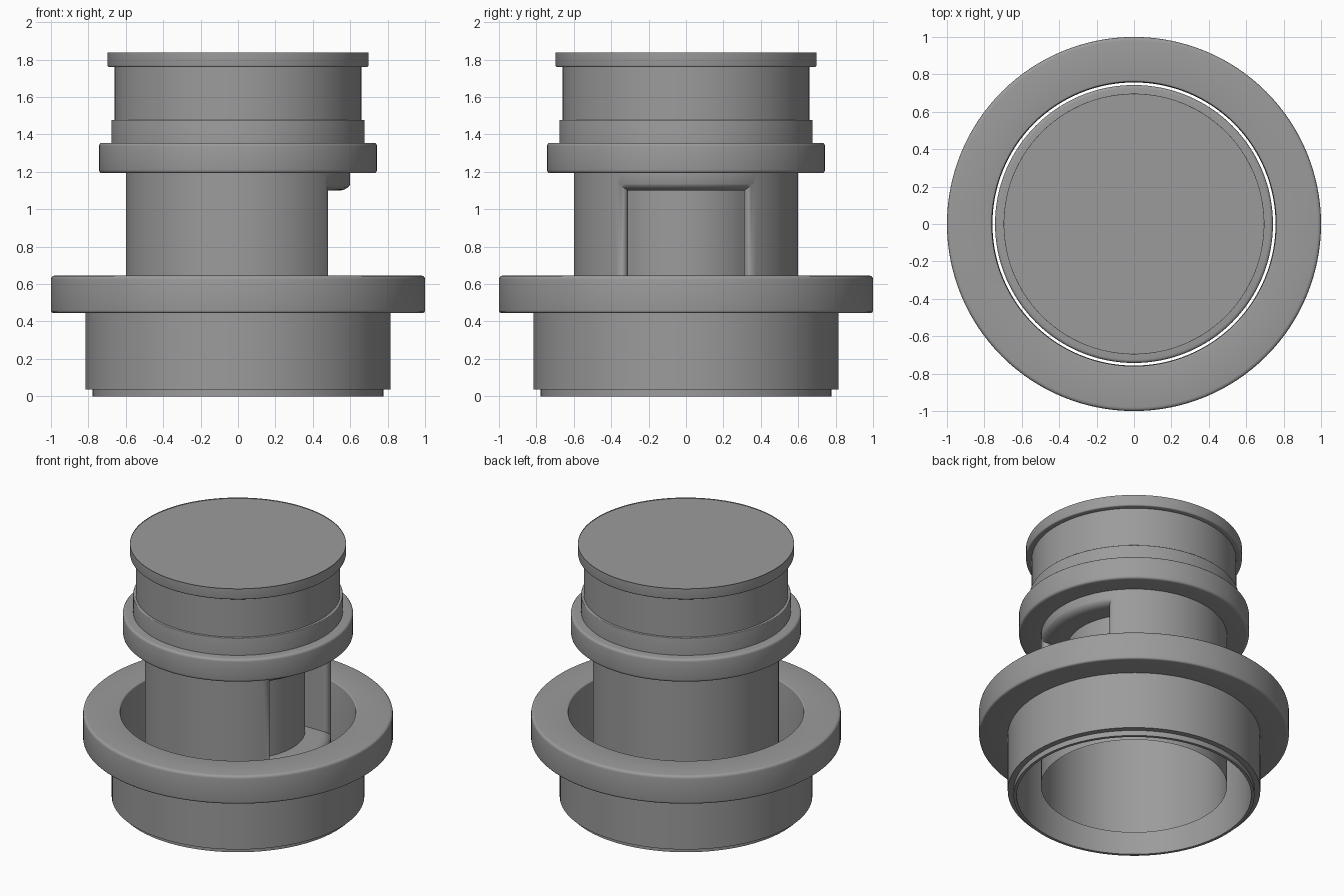
import bpy, bmesh, math

if "Cube" in bpy.data.objects:
    bpy.data.objects.remove(bpy.data.objects["Cube"])

SEG = 128

grey = bpy.data.materials.new("dark_grey")
grey.diffuse_color = (0.33, 0.33, 0.33, 1)
grey.use_nodes = True
grey.node_tree.nodes["Principled BSDF"].inputs["Base Color"].default_value = grey.diffuse_color


def finish(name, bm):
    bmesh.ops.recalc_face_normals(bm, faces=bm.faces)
    mesh = bpy.data.meshes.new(name)
    bm.to_mesh(mesh)
    bm.free()
    mesh.materials.append(grey)
    ob = bpy.data.objects.new(name, mesh)
    bpy.context.collection.objects.link(ob)
    return ob


def smooth(ob):
    bpy.ops.object.select_all(action='DESELECT')
    ob.select_set(True)
    bpy.context.view_layer.objects.active = ob
    bpy.ops.object.shade_smooth_by_angle(angle=math.radians(35))


def soften(points):
    """Replace each (r, z, bevel) corner by a small rounded corner."""
    out = []
    n = len(points)
    for i, (r, z, b) in enumerate(points):
        if not b:
            out.append((r, z))
            continue
        ends = []
        for q in (points[i - 1], points[(i + 1) % n]):
            d = math.hypot(q[0] - r, q[1] - z)
            ends.append((r + (q[0] - r) * b / d, z + (q[1] - z) * b / d))
        for t in (0, 0.33, 0.67, 1):
            out.append(tuple((1 - t) ** 2 * ends[0][k] + 2 * t * (1 - t) * (r, z)[k]
                             + t * t * ends[1][k] for k in (0, 1)))
    return out


def revolve(name, points, closed):
    """Spin a profile round z; an open profile gets flat end discs."""
    bm = bmesh.new()
    rings = [[bm.verts.new((r * math.cos(a), r * math.sin(a), z))
              for a in (2 * math.pi * i / SEG for i in range(SEG))]
             for r, z in soften(points)]
    pairs = list(zip(rings, rings[1:]))
    if closed:
        pairs.append((rings[-1], rings[0]))
    else:
        bm.faces.new(rings[0])
        bm.faces.new(rings[-1])
    for a, b in pairs:
        for i in range(SEG):
            j = (i + 1) % SEG
            bm.faces.new((a[i], a[j], b[j], b[i]))
    return finish(name, bm)


# Outer flanged skirt, open through the middle
skirt = revolve("flanged_skirt", [
    (0.757, 0, 0), (0.777, 0, 0), (0.777, 0.037, 0), (0.815, 0.037, 0),
    (0.815, 0.445, 0), (1.0, 0.445, 0.015), (1.0, 0.645, 0.02), (0.76, 0.645, 0.01)], True)
smooth(skirt)

# Inner stem with collar, neck and cap
stem = revolve("stem_and_cap", [
    (0.6, 0.07, 0), (0.6, 1.193, 0), (0.743, 1.193, 0.018), (0.743, 1.355, 0.018),
    (0.677, 1.355, 0), (0.677, 1.477, 0.005), (0.66, 1.477, 0), (0.66, 1.76, 0),
    (0.697, 1.76, 0.01), (0.697, 1.845, 0.012)], False)

# Recess cutter: curved pocket whose rim flares outward
layers = [(0.433, 0.0)]
for k in range(7):
    t = math.pi / 2 * k / 6
    layers.append((0.54 + 0.063 * math.sin(t), 1 - math.cos(t)))
layers.append((0.72, 1.0))
COLS = 24
bm = bmesh.new()
loops = []
for r, flare in layers:
    w = 0.31 + 0.075 * flare
    rows = []
    for z in (0.5 - 0.05 * flare, 1.1 + 0.05 * flare):
        ys = [w * (2 * i / COLS - 1) for i in range(COLS + 1)]
        rows.append([bm.verts.new((math.sqrt(r * r - y * y), y, z)) for y in ys])
    loops.append(rows)
for low, high in (loops[0], loops[-1]):
    for i in range(COLS):
        bm.faces.new((low[i], low[i + 1], high[i + 1], high[i]))
for a, b in zip(loops, loops[1:]):
    la, lb = a[0] + a[1][::-1], b[0] + b[1][::-1]
    for i in range(len(la)):
        j = (i + 1) % len(la)
        bm.faces.new((la[i], la[j], lb[j], lb[i]))
cutter = finish("recess_cutter", bm)
cutter.hide_render = True

mod = stem.modifiers.new("recess", 'BOOLEAN')
mod.operation = 'DIFFERENCE'
mod.solver = 'EXACT'
mod.object = cutter
bpy.context.view_layer.update()
cut = bpy.data.meshes.new_from_object(stem.evaluated_get(bpy.context.evaluated_depsgraph_get()))
stem.modifiers.clear()
stem.data = cut
bpy.data.objects.remove(cutter)

# Open the underside of the hollow stem
bm = bmesh.new()
bm.from_mesh(stem.data)
bottom = [f for f in bm.faces if all(v.co.z < 0.071 for v in f.verts)]
bmesh.ops.delete(bm, geom=bottom, context='FACES')
bm.to_mesh(stem.data)
bm.free()
smooth(stem)
